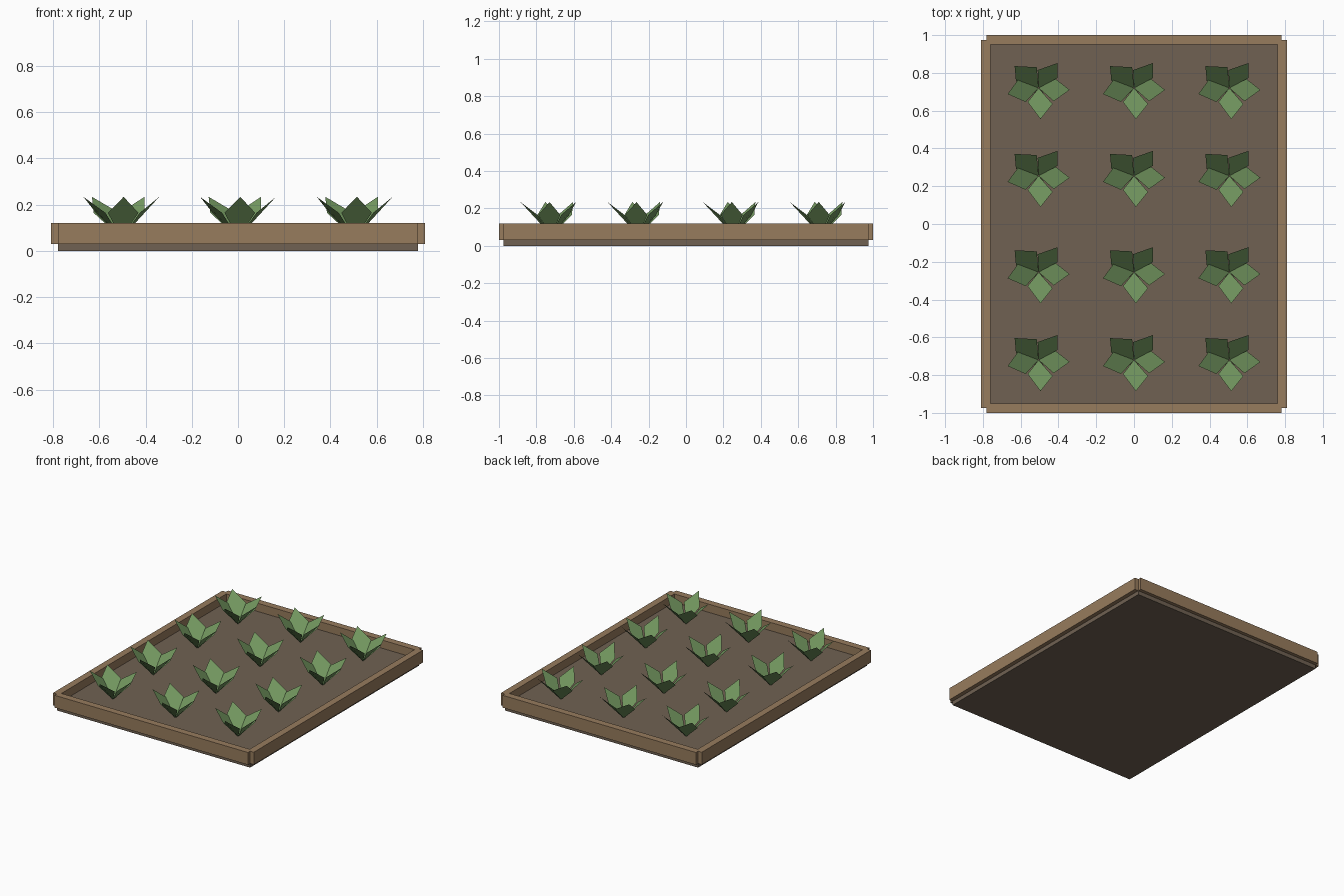
import bpy

if "Cube" in bpy.data.objects:
    bpy.data.objects.remove(bpy.data.objects["Cube"])


def material(name, rgb):
    m = bpy.data.materials.new(name)
    m.diffuse_color = (*rgb, 1)
    m.use_nodes = True
    m.node_tree.nodes["Principled BSDF"].inputs["Base Color"].default_value = m.diffuse_color
    return m


wood = material("wood", (0.31, 0.20, 0.11))
earth = material("earth", (0.16, 0.12, 0.085))
green = material("leaf_green", (0.17, 0.31, 0.115))


def box(name, x0, x1, y0, y1, z0, z1, mat):
    bpy.ops.mesh.primitive_cube_add(size=1, location=((x0 + x1) / 2, (y0 + y1) / 2, (z0 + z1) / 2))
    ob = bpy.context.object
    ob.name = name
    ob.scale = (x1 - x0, y1 - y0, z1 - z0)
    bpy.ops.object.transform_apply(location=False, rotation=False, scale=True)
    ob.data.materials.append(mat)


# Soil bed
box("soil", -0.78, 0.78, -0.975, 0.975, 0, 0.06, earth)

# Frame boards: two long sides and two ends, notched at the corners
for s, side in ((-1, "left"), (1, "right")):
    box(side + "_board", s * 0.785 - 0.025, s * 0.785 + 0.025, -0.975, 0.975, 0.03, 0.12, wood)
for s, side in ((-1, "front"), (1, "back")):
    box(side + "_board", -0.78, 0.78, s * 0.975 - 0.025, s * 0.975 + 0.025, 0.03, 0.12, wood)

# One seedling: five upswept leaves, each given by edge, tip, edge around a shared root
LEAVES = [
    ((-0.058, -0.074), (0.01, -0.165), (0.074, -0.085)),
    ((0.08, -0.07), (0.164, -0.01), (0.09, 0.048)),
    ((0.10, 0.053), (0.10, 0.132), (-0.005, 0.095)),
    ((-0.01, 0.11), (-0.127, 0.116), (-0.12, 0.037)),
    ((-0.11, 0.042), (-0.164, -0.032), (-0.069, -0.074)),
]
ROOT_Z, EDGE_Z, TIP_Z = 0.055, 0.165, 0.234
verts, faces = [], []
for a, tip, b in LEAVES:
    n = len(verts)
    verts += [(0, 0, ROOT_Z), (*a, EDGE_Z), (*tip, TIP_Z), (*b, EDGE_Z)]
    faces.append((n, n + 1, n + 2, n + 3))
seedling = bpy.data.meshes.new("seedling")
seedling.from_pydata(verts, [], faces)
seedling.materials.append(green)

# Planting grid: four rows of three
for y in (-0.72, -0.255, 0.255, 0.72):
    for x in (-0.505, 0, 0.505):
        ob = bpy.data.objects.new("seedling", seedling)
        ob.location = (x, y, 0)
        bpy.context.collection.objects.link(ob)
